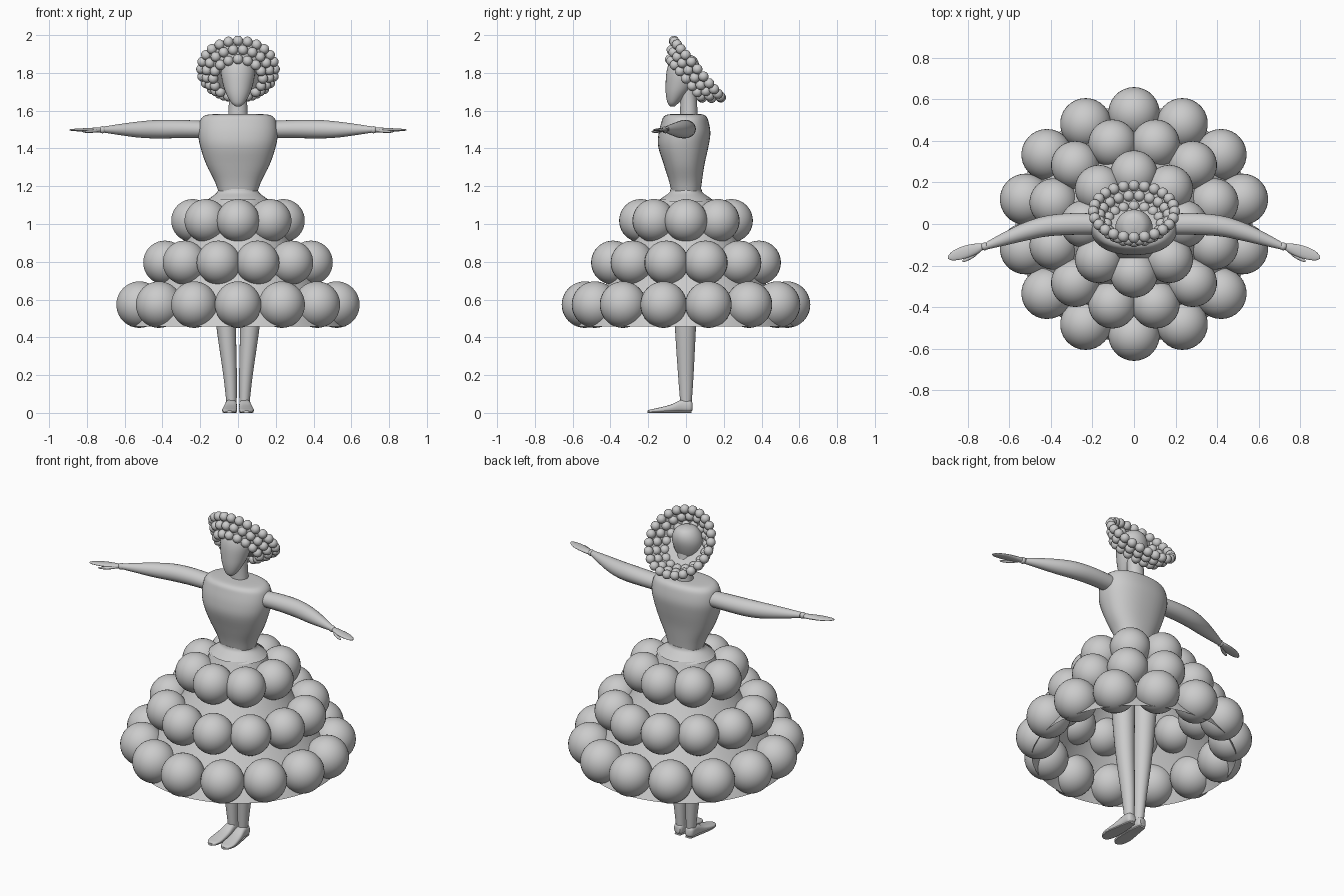
import bpy, bmesh, math
from mathutils import Vector as V, Matrix


def finish(name, bm, mirror=False, angle=40):
    bmesh.ops.recalc_face_normals(bm, faces=bm.faces)
    me = bpy.data.meshes.new(name)
    bm.to_mesh(me)
    bm.free()
    ob = bpy.data.objects.new(name, me)
    bpy.context.collection.objects.link(ob)
    bpy.ops.object.select_all(action='DESELECT')
    ob.select_set(True)
    bpy.context.view_layer.objects.active = ob
    bpy.ops.object.shade_smooth_by_angle(angle=math.radians(angle))
    if mirror:
        ob.modifiers.new("Mirror", 'MIRROR').use_clip = False
    return ob


def smooth_path(rows, steps):
    """Catmull-Rom interpolation of rows of numbers."""
    out = []
    for i in range(len(rows) - 1):
        p0, p1, p2, p3 = (rows[max(i - 1, 0)], rows[i], rows[i + 1],
                          rows[min(i + 2, len(rows) - 1)])
        for s in range(steps):
            t = s / steps
            out.append([0.5 * (2 * b + (c - a) * t + (2 * a - 5 * b + 4 * c - d) * t * t
                               + (3 * b - a - 3 * c + d) * t ** 3)
                        for a, b, c, d in zip(p0, p1, p2, p3)])
    return out + [list(rows[-1])]


def loft(name, rows, axis='Z', n=32, power=2, steps=4, caps=True, mirror=False, bm=None):
    """Rows are x, y, z of the section centre and its two half sizes."""
    a, b = {'Z': (V((1, 0, 0)), V((0, 1, 0))), 'X': (V((0, 1, 0)), V((0, 0, 1))),
            'Y': (V((1, 0, 0)), V((0, 0, 1)))}[axis]
    own = bm is None
    bm = bm or bmesh.new()
    rings = []
    for x, y, z, ra, rb in smooth_path(rows, steps):
        ring = []
        for k in range(n):
            t = 2 * math.pi * k / n
            c, s = math.cos(t), math.sin(t)
            c = math.copysign(abs(c) ** (2 / power), c)
            s = math.copysign(abs(s) ** (2 / power), s)
            ring.append(bm.verts.new(V((x, y, z)) + a * c * ra + b * s * rb))
        rings.append(ring)
    for r, q in zip(rings, rings[1:]):
        for k in range(n):
            bm.faces.new((r[k], r[(k + 1) % n], q[(k + 1) % n], q[k]))
    if caps:
        bm.faces.new(rings[0])
        bm.faces.new(rings[-1])
    return finish(name, bm, mirror) if own else bm


def ball_ring(name, count, R, r, matrix, seg, offset=0.0):
    bm = bmesh.new()
    for k in range(count):
        t = 2 * math.pi * (k + offset) / count - math.pi / 2
        m = matrix @ Matrix.Translation((R * math.cos(t), R * math.sin(t), 0))
        bmesh.ops.create_uvsphere(bm, u_segments=seg, v_segments=seg * 2 // 3, radius=r, matrix=m)
    finish(name, bm, angle=60)


# Skirt: open cone with three tiers of puffs
loft("skirt", [(0, 0, z, r, r) for z, r in
     [(0.457, 0.57), (0.573, 0.50), (0.8, 0.345), (1.02, 0.205), (1.13, 0.15)]],
     n=64, caps=False)
for name, count, R, r, z, off in (("skirt_puffs_bottom", 14, 0.535, 0.123, 0.573, 0),
                                  ("skirt_puffs_middle", 12, 0.40, 0.116, 0.796, 0.5),
                                  ("skirt_puffs_top", 8, 0.24, 0.114, 1.018, 0)):
    ball_ring(name, count, R, r, Matrix.Translation((0, 0, z)), 30, off)

# Waist flare and bodice
loft("waist", [(0, 0, 1.12, 0.17, 0.15), (0, 0, 1.14, 0.145, 0.125),
               (0, 0, 1.165, 0.113, 0.09), (0, 0, 1.185, 0.105, 0.082)])
loft("bodice", [(0, 0, 1.175, 0.105, 0.078), (0, -0.003, 1.23, 0.125, 0.088),
                (0, -0.01, 1.315, 0.168, 0.108), (0, -0.014, 1.41, 0.2, 0.133),
                (0, -0.008, 1.48, 0.211, 0.137), (0, -0.005, 1.54, 0.203, 0.125),
                (0, -0.005, 1.568, 0.185, 0.113), (0, -0.003, 1.58, 0.15, 0.09),
                (0, 0.01, 1.583, 0.055, 0.05)], n=40, power=2.3)

# Neck and head
loft("neck", [(0, 0.015, 1.56, 0.052, 0.047), (0, 0.013, 1.66, 0.048, 0.044),
              (0, 0.0, 1.76, 0.048, 0.044)])
loft("head", [(0, (f + b) / 2, z, rx, (b - f) / 2) for z, rx, f, b in
     [(1.622, 0.012, -0.083, -0.06), (1.64, 0.034, -0.097, -0.04), (1.68, 0.058, -0.106, 0.0),
      (1.73, 0.077, -0.108, 0.04), (1.8, 0.09, -0.104, 0.066), (1.85, 0.08, -0.09, 0.068),
      (1.885, 0.052, -0.06, 0.048), (1.897, 0.012, -0.02, 0.012)]])

# Tilted headdress: dish with three rows of beads
back = V((0, 0.77, 0.64)).normalized()
tilt = Matrix.Translation((0, 0.06, 1.82)) @ V((0, 0, 1)).rotation_difference(back).to_matrix().to_4x4()
bm = bmesh.new()
loft("", [(0, 0, z, r, r) for z, r in
     [(0.0, 0.19), (-0.038, 0.165), (-0.075, 0.13), (-0.077, 0.06)]],
     n=48, steps=1, bm=bm)
bm.faces.ensure_lookup_table()
bmesh.ops.delete(bm, geom=[bm.faces[-2]], context='FACES_ONLY')
bm.transform(tilt)
finish("headdress_dish", bm)
for i, (count, R, d) in enumerate(((24, 0.195, 0), (20, 0.167, -0.04), (16, 0.132, -0.078))):
    ball_ring("headdress_beads_%d" % (i + 1), count, R, 0.027,
              tilt @ Matrix.Translation((0, 0, d)), 15, 0.5 * (i % 2))

# Arms, wrists and hands
loft("arm", [(0.17, 0, 1.5, 0.05, 0.045), (0.3, 0.0, 1.503, 0.052, 0.048),
             (0.42, -0.01, 1.502, 0.05, 0.049), (0.52, -0.035, 1.5, 0.045, 0.043),
             (0.62, -0.07, 1.5, 0.033, 0.03), (0.71, -0.105, 1.5, 0.018, 0.016)],
     axis='X', n=24, mirror=True)
bm = bmesh.new()
bmesh.ops.create_uvsphere(bm, u_segments=16, v_segments=10, radius=0.019,
                          matrix=Matrix.Translation((0.718, -0.108, 1.499)))
finish("wrist", bm, True)
loft("hand", [(0.722, -0.108, 1.498, 0.013, 0.013), (0.76, -0.12, 1.498, 0.026, 0.012),
              (0.82, -0.137, 1.498, 0.031, 0.009), (0.87, -0.152, 1.498, 0.023, 0.006),
              (0.893, -0.16, 1.498, 0.008, 0.003)], axis='X', n=20, mirror=True)
loft("thumb", [(0.735, -0.12, 1.495, 0.01, 0.008), (0.77, -0.15, 1.491, 0.011, 0.008),
               (0.81, -0.172, 1.489, 0.009, 0.006), (0.825, -0.179, 1.489, 0.003, 0.002)],
     axis='X', n=12, mirror=True)

# Legs and shoes
loft("leg", [(0.034, 0, 0.05, 0.027, 0.03), (0.042, -0.001, 0.2, 0.036, 0.041),
             (0.063, -0.003, 0.46, 0.052, 0.056), (0.075, -0.002, 0.7, 0.064, 0.066),
             (0.085, 0, 1.0, 0.078, 0.078)], n=24, mirror=True)
loft("shoe", [(0.036, 0.034, 0.035, 0.018, 0.02), (0.037, 0.02, 0.036, 0.028, 0.031),
              (0.037, -0.025, 0.037, 0.031, 0.032), (0.041, -0.08, 0.024, 0.036, 0.02),
              (0.045, -0.15, 0.014, 0.039, 0.012), (0.045, -0.185, 0.011, 0.03, 0.008),
              (0.045, -0.203, 0.009, 0.012, 0.004)], axis='Y', n=24, power=2.8, mirror=True)
loft("shoe_sole", [(0.036, 0.03, 0.005, 0.02, 0.005), (0.037, -0.03, 0.005, 0.03, 0.005),
                   (0.044, -0.13, 0.005, 0.039, 0.005), (0.045, -0.185, 0.005, 0.03, 0.005),
                   (0.045, -0.205, 0.005, 0.012, 0.005)], axis='Y', n=16, power=4, mirror=True)
